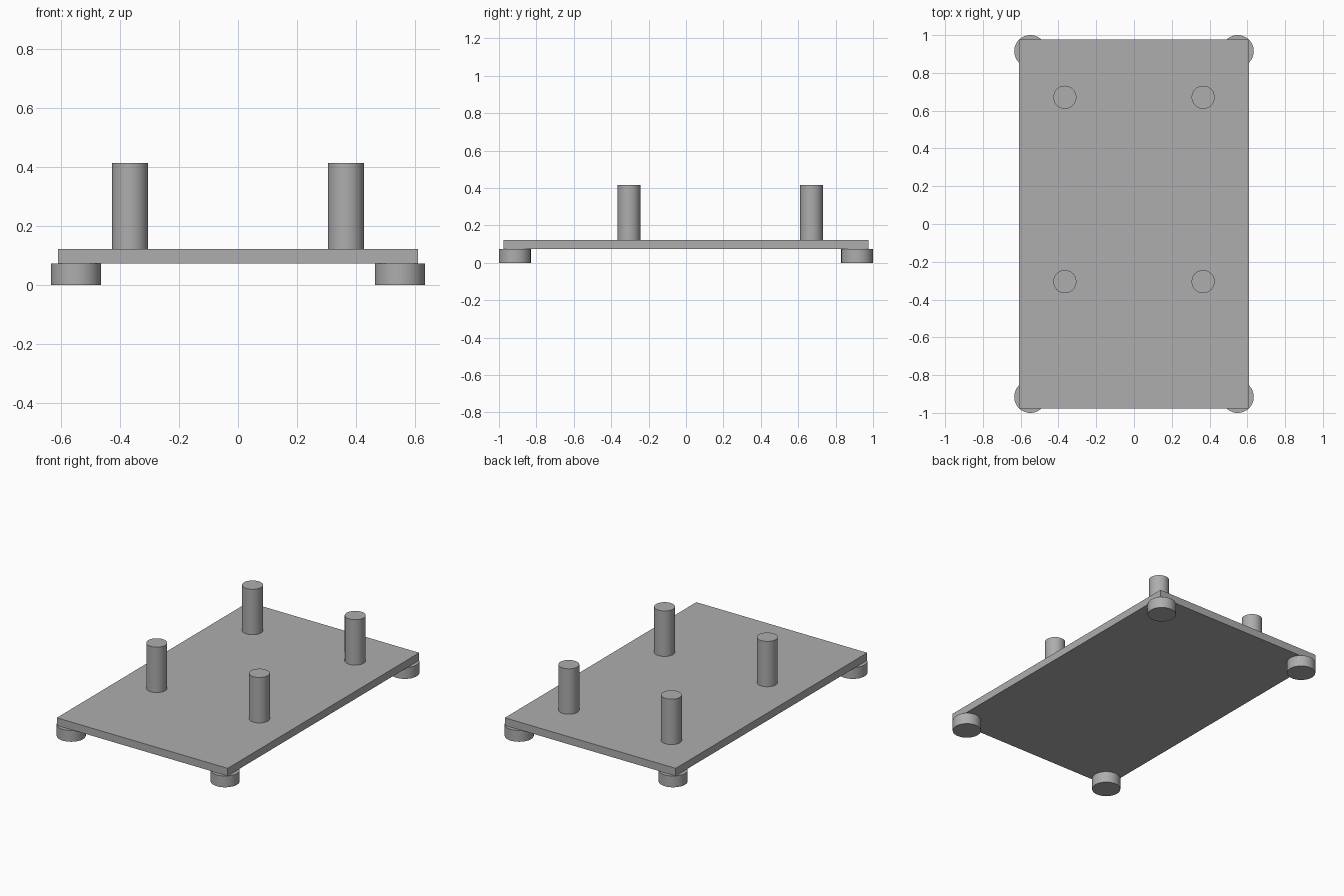
import bpy
import math

# Remove the default cube
cube = bpy.data.objects.get("Cube")
if cube:
    bpy.data.objects.remove(cube, do_unlink=True)

# Single grey finish
grey = bpy.data.materials.new("grey")
grey.use_nodes = True
colour = (0.42, 0.42, 0.42, 1)
grey.diffuse_color = colour
grey.node_tree.nodes["Principled BSDF"].inputs["Base Color"].default_value = colour

FOOT_TOP = 0.073
PLATE_TOP = 0.122
POST_TOP = 0.415


def cylinder(name, radius, x, y, bottom, top):
    bpy.ops.mesh.primitive_cylinder_add(
        vertices=64, radius=radius, depth=top - bottom,
        location=(x, y, (bottom + top) / 2))
    obj = bpy.context.object
    obj.name = name
    obj.data.materials.append(grey)
    bpy.ops.object.shade_smooth_by_angle(angle=math.radians(30))


# Flat base plate
bpy.ops.mesh.primitive_cube_add(size=1, location=(0, 0, (FOOT_TOP + PLATE_TOP) / 2))
plate = bpy.context.object
plate.name = "base_plate"
plate.dimensions = (1.219, 1.951, PLATE_TOP - FOOT_TOP)
bpy.ops.object.transform_apply(location=False, rotation=False, scale=True)
plate.data.materials.append(grey)

# Corner feet and upright posts, left and right
for side, sx in (("left", 1), ("right", -1)):
    for end, foot_y, post_y in (("front", -0.915, -0.305), ("back", 0.915, 0.671)):
        cylinder(f"{end}_{side}_foot", 0.085, sx * 0.549, foot_y, 0, FOOT_TOP)
        cylinder(f"{end}_{side}_post", 0.061, sx * 0.366, post_y, PLATE_TOP, POST_TOP)
